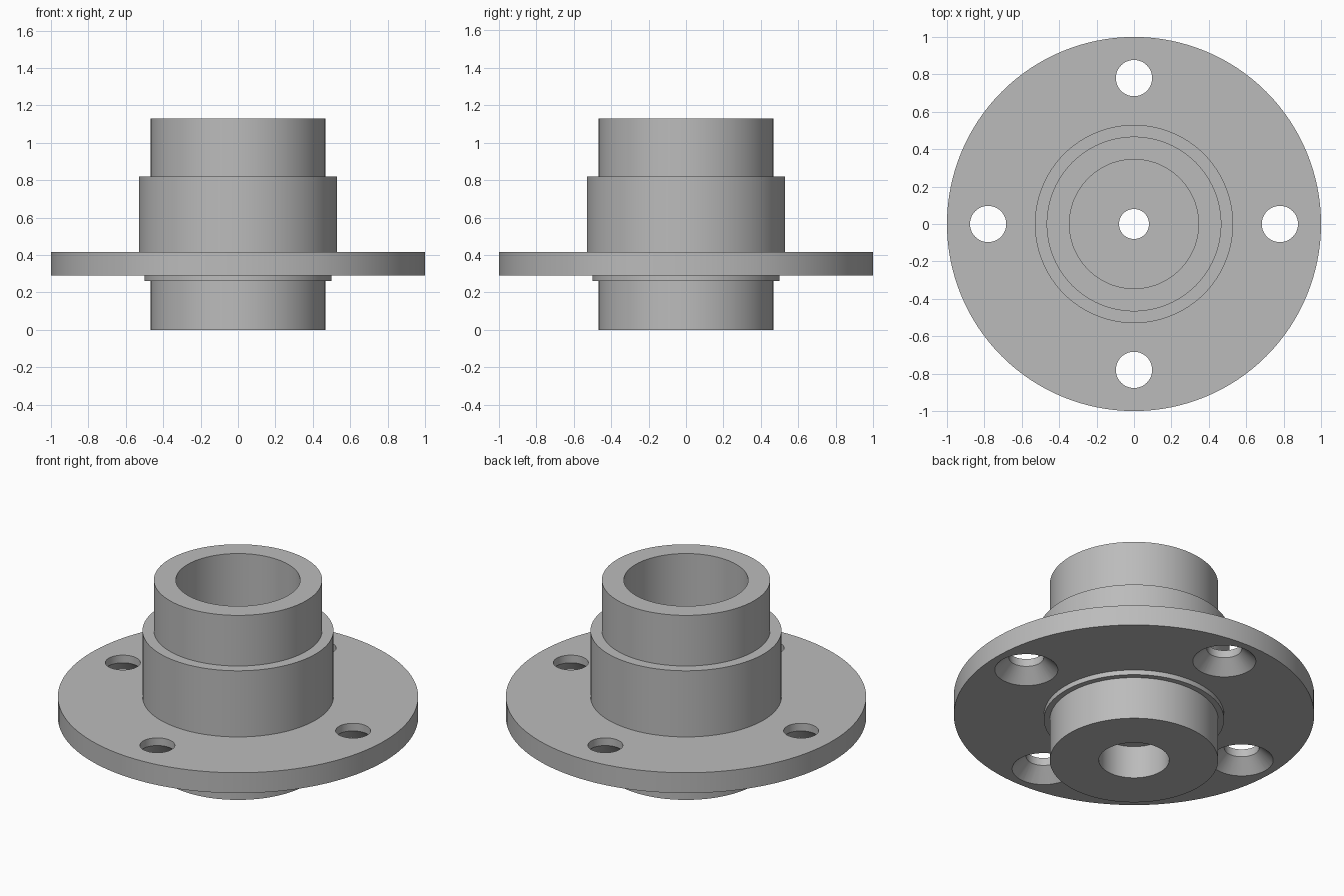
import bpy, bmesh, math
from mathutils import Matrix, Vector

cube = bpy.data.objects.get("Cube")
if cube:
    bpy.data.objects.remove(cube, do_unlink=True)

steel = bpy.data.materials.new("grey steel")
steel.use_nodes = True
GREY = (0.5, 0.5, 0.5, 1)
steel.diffuse_color = GREY
steel.node_tree.nodes["Principled BSDF"].inputs["Base Color"].default_value = GREY


def lathe(name, profile, steps, centre=(0, 0, 0)):
    """Revolve a closed (radius, height) outline around a vertical axis."""
    bm = bmesh.new()
    rings = []
    for i in range(steps):
        turn = Matrix.Rotation(math.tau * i / steps, 3, "Z")
        rings.append([bm.verts.new(turn @ Vector((r, 0, z)) + Vector(centre))
                      for r, z in profile])
    n = len(profile)
    for i in range(steps):
        a, b = rings[i], rings[(i + 1) % steps]
        for j in range(n):
            k = (j + 1) % n
            bm.faces.new((a[j], b[j], b[k], a[k]))
    bmesh.ops.remove_doubles(bm, verts=bm.verts, dist=1e-5)
    bmesh.ops.recalc_face_normals(bm, faces=bm.faces)
    mesh = bpy.data.meshes.new(name)
    bm.to_mesh(mesh)
    bm.free()
    obj = bpy.data.objects.new(name, mesh)
    bpy.context.collection.objects.link(obj)
    mesh.materials.append(steel)
    return obj


# Hub with flange, stepped outside and stepped bore
BORE, NECK, SOCKET = 0.345, 0.08, 0.195
hub = lathe("flanged_hub", [
    (SOCKET, 0), (0.467, 0), (0.467, 0.26), (0.5, 0.26), (0.5, 0.29),
    (1, 0.29), (1, 0.415), (0.53, 0.415), (0.53, 0.82), (0.467, 0.82),
    (0.467, 1.13), (BORE, 1.13), (BORE, 0.3), (NECK, 0.3),
    (NECK, 0.2), (SOCKET, 0.2)], 128)

# Four bolt holes, countersunk from below
for i in range(4):
    a = math.tau * i / 4
    cutter = lathe("bolt_hole_cutter", [
        (0, 0.27), (0.195, 0.27), (0.097, 0.368), (0.097, 0.45), (0, 0.45)],
        48, (0.78 * math.cos(a), 0.78 * math.sin(a), 0))
    cutter.hide_render = True
    cutter.hide_set(True)
    cut = hub.modifiers.new("bolt_hole", "BOOLEAN")
    cut.operation = "DIFFERENCE"
    cut.solver = "EXACT"
    cut.object = cutter

# Bake the holes and drop the cutters
bpy.context.view_layer.update()
baked = bpy.data.meshes.new_from_object(
    hub.evaluated_get(bpy.context.evaluated_depsgraph_get()))
hub.modifiers.clear()
hub.data = baked
for obj in [o for o in bpy.data.objects if o.name.startswith("bolt_hole_cutter")]:
    bpy.data.objects.remove(obj, do_unlink=True)

# Smooth round walls, sharp rims
bpy.ops.object.select_all(action="DESELECT")
hub.select_set(True)
bpy.context.view_layer.objects.active = hub
bpy.ops.object.shade_smooth_by_angle(angle=math.radians(30))
